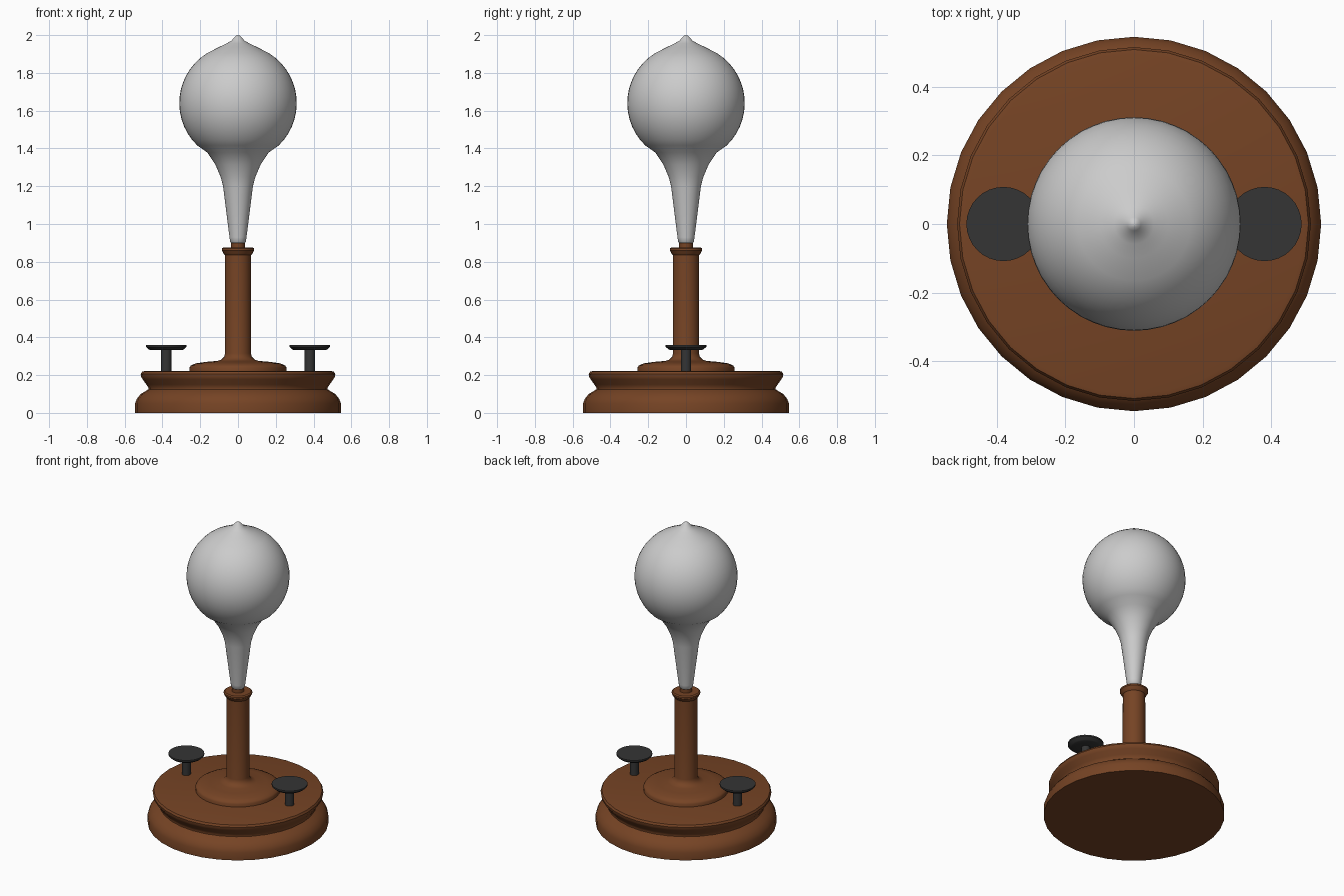
import bpy, bmesh, math

if "Cube" in bpy.data.objects:
    bpy.data.objects.remove(bpy.data.objects["Cube"])


def material(name, rgb):
    m = bpy.data.materials.new(name)
    m.diffuse_color = (*rgb, 1)
    m.use_nodes = True
    m.node_tree.nodes["Principled BSDF"].inputs["Base Color"].default_value = m.diffuse_color
    return m


def lathe(name, profile, segs=32, mat=None, x=0.0, angle=35):
    """Spin an (r, z) profile into a closed solid."""
    bm = bmesh.new()
    rings = []
    for r, z in profile:
        if r == 0:
            rings.append([bm.verts.new((0, 0, z))] * segs)
        else:
            rings.append([bm.verts.new((r * math.cos(2 * math.pi * i / segs),
                                        r * math.sin(2 * math.pi * i / segs), z))
                          for i in range(segs)])
    for a, b in zip(rings, rings[1:]):
        for i in range(segs):
            j = (i + 1) % segs
            bm.faces.new(list(dict.fromkeys((a[i], a[j], b[j], b[i]))))
    if profile[0][0]:
        bm.faces.new(rings[0][::-1])
    if profile[-1][0]:
        bm.faces.new(rings[-1])
    bmesh.ops.recalc_face_normals(bm, faces=bm.faces)
    me = bpy.data.meshes.new(name)
    bm.to_mesh(me)
    bm.free()
    ob = bpy.data.objects.new(name, me)
    bpy.context.collection.objects.link(ob)
    ob.location.x = x
    if mat:
        me.materials.append(mat)
    bpy.ops.object.select_all(action='DESELECT')
    ob.select_set(True)
    bpy.context.view_layer.objects.active = ob
    bpy.ops.object.shade_smooth_by_angle(angle=math.radians(angle))
    return ob


wood = material("wood", (0.18, 0.057, 0.018))
black = material("black", (0.035, 0.035, 0.035))

# Turned base with a groove around its side
lathe("base", [(0.545, 0), (0.545, 0.05), (0.535, 0.075), (0.515, 0.1),
               (0.49, 0.115), (0.475, 0.125), (0.475, 0.135), (0.485, 0.15),
               (0.505, 0.178), (0.513, 0.19), (0.515, 0.205), (0.508, 0.218),
               (0.495, 0.221)], mat=wood)

# Column: stepped foot, shaft, collar and short socket
lathe("column", [(0.257, 0.21), (0.257, 0.24), (0.25, 0.25), (0.225, 0.262),
                 (0.17, 0.27), (0.11, 0.275), (0.088, 0.282), (0.073, 0.297),
                 (0.069, 0.315), (0.068, 0.835), (0.076, 0.843), (0.08, 0.852),
                 (0.086, 0.86), (0.086, 0.87), (0.078, 0.876), (0.036, 0.876),
                 (0.036, 0.91)], mat=wood)

# Glass bulb: tapered neck, sphere arc, pointed tip
R, cz = 0.311, 1.64
arc = [(R * math.cos(t), cz + R * math.sin(t))
       for t in (math.radians(-46 + 104 * i / 14) for i in range(15))]
lathe("bulb", [(0.034, 0.898), (0.041, 0.905), (0.045, 0.93), (0.079, 1.2),
               (0.092, 1.25), (0.12, 1.315), (0.162, 1.378)] + arc +
      [(0.1, 1.937), (0.058, 1.957), (0.034, 1.971), (0.02, 1.988),
       (0.01, 1.997), (0, 2.0)], segs=48, angle=60)

# Terminal knobs, one each side
for side, x in (("left", -0.38), ("right", 0.38)):
    lathe(side + "_knob", [(0.027, 0.21), (0.027, 0.332), (0.084, 0.332),
                           (0.092, 0.336), (0.108, 0.35), (0.108, 0.36)],
          mat=black, x=x)
